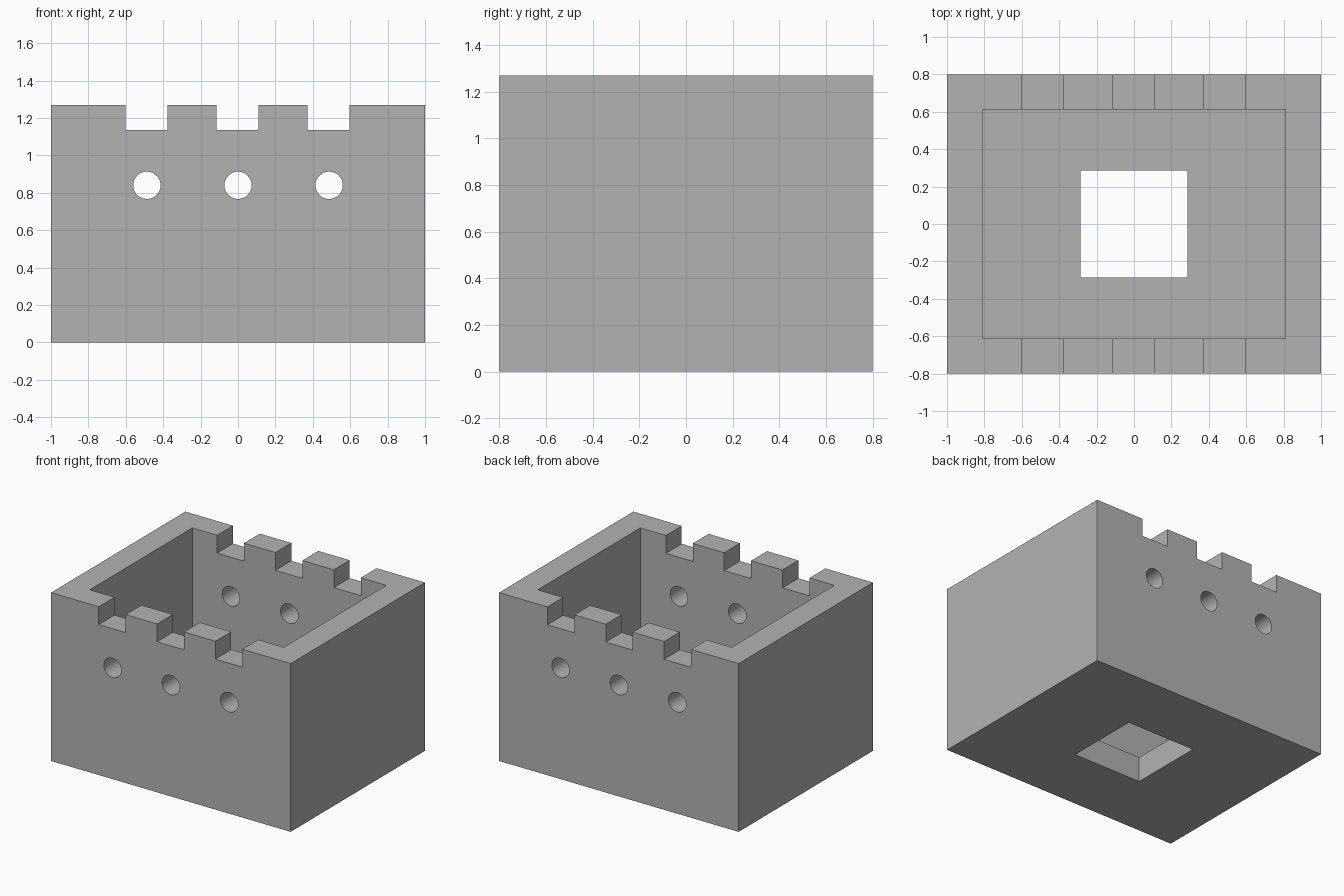
import bpy
import math

if "Cube" in bpy.data.objects:
    bpy.data.objects.remove(bpy.data.objects["Cube"], do_unlink=True)

LENGTH, DEPTH, HEIGHT = 2.0, 1.6, 1.27
WALL = 0.19
SPACING = 0.487
OVER = 0.1

grey = bpy.data.materials.new("plain grey")
grey.use_nodes = True
colour = (0.45, 0.45, 0.45, 1)
grey.diffuse_color = colour
grey.node_tree.nodes["Principled BSDF"].inputs["Base Color"].default_value = colour


def block(name, size, bottom, x=0):
    """Box of the given size standing on the height 'bottom'."""
    bpy.ops.mesh.primitive_cube_add(size=1, location=(x, 0, bottom + size[2] / 2))
    obj = bpy.context.object
    obj.name = name
    obj.scale = size
    bpy.ops.object.transform_apply(location=True, rotation=True, scale=True)
    return obj


def cut(target, cutter):
    """Subtract the cutter from the target, then discard it."""
    cutter.hide_render = True
    bpy.context.view_layer.objects.active = target
    mod = target.modifiers.new("cut", "BOOLEAN")
    mod.operation = "DIFFERENCE"
    mod.solver = "EXACT"
    mod.object = cutter
    bpy.ops.object.modifier_apply(modifier=mod.name)
    bpy.data.objects.remove(cutter, do_unlink=True)


# Outer block, hollowed from above with an open square in the floor
box = block("box_body", (LENGTH, DEPTH, HEIGHT), 0)
box.data.materials.append(grey)
cut(box, block("cavity_cutter", (LENGTH - 2 * WALL, DEPTH - 2 * WALL + 0.003, HEIGHT), WALL))
cut(box, block("floor_opening_cutter", (0.572, 0.572, WALL + 2 * OVER), -OVER))

# Notches in the rim and round holes, through front and back walls
for i in (-1, 0, 1):
    x = i * SPACING
    cut(box, block("notch_cutter", (0.225, DEPTH + OVER, HEIGHT), 1.135, x - 0.003))
    bpy.ops.mesh.primitive_cylinder_add(vertices=64, radius=0.073, depth=DEPTH + OVER,
                                        location=(x, 0, 0.84),
                                        rotation=(math.pi / 2, 0, 0))
    cut(box, bpy.context.object)

# Smooth hole walls, sharp corners
bpy.ops.object.select_all(action="DESELECT")
box.select_set(True)
bpy.context.view_layer.objects.active = box
bpy.ops.object.shade_smooth_by_angle(angle=math.radians(30))
